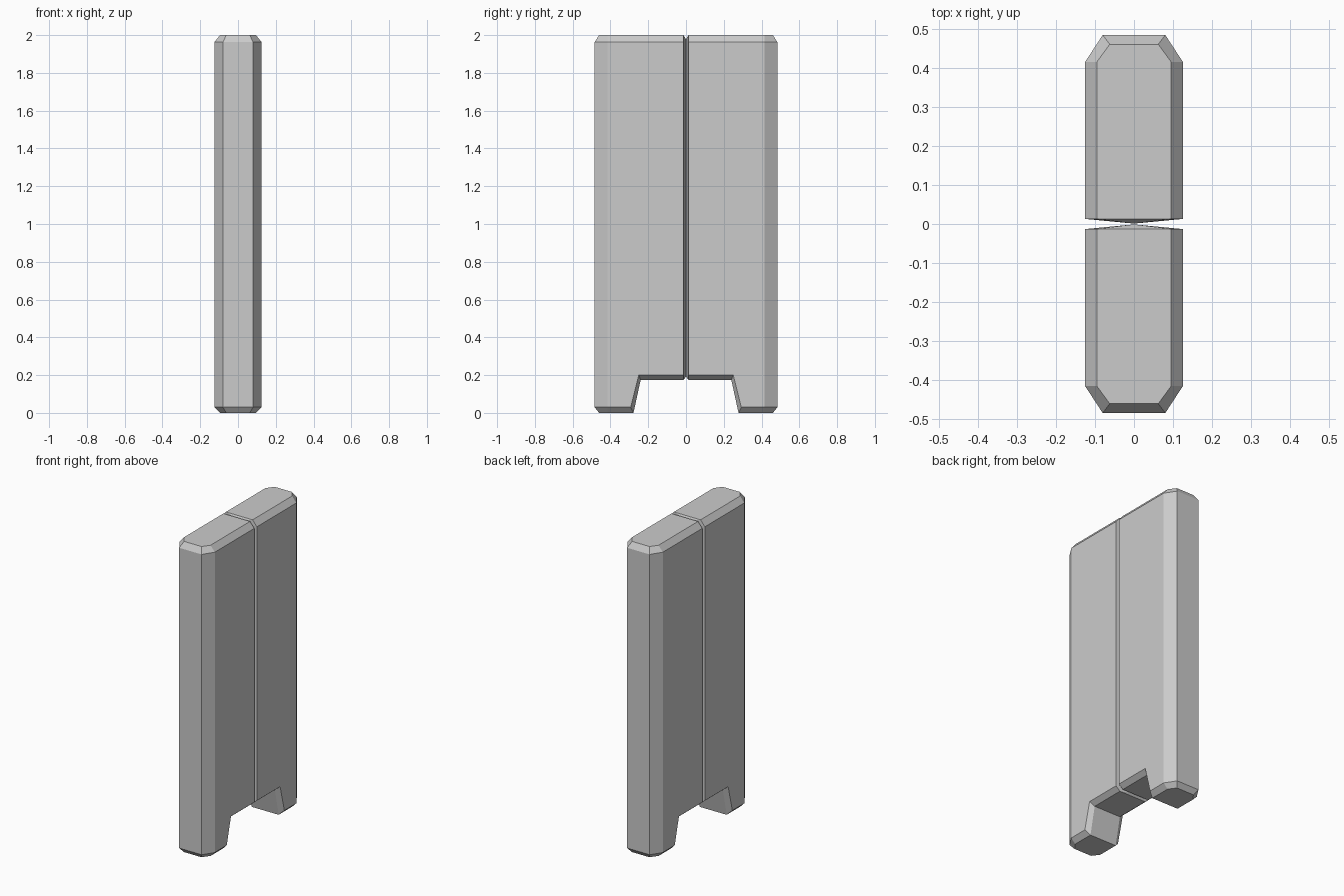
import bpy, bmesh

if "Cube" in bpy.data.objects:
    bpy.data.objects.remove(bpy.data.objects["Cube"])

# Side panel outline (y, z) of one half, on the flat face at x = 0.125
SIDE = [(0.125, y, z) for y, z in
        [(.013, .2), (.25, .2), (.293, .03), (.415, .03), (.415, 1.963), (.013, 1.963)]]
# Chamfer rim running round the half, starting at the notch ceiling by the seam
RIM = [(.095, .013, .175), (.095, .24, .175), (.095, .278, 0), (.095, .415, 0),
       (.062, .46, 0), (.08, .484, .03), (.08, .484, 1.963), (.062, .46, 2),
       (.095, .415, 2), (.095, .013, 2)]
# Shallow ridge in the seam between the two halves
LOW, HIGH = (0, .001, .19), (0, .001, 1.98)


def flip(p):
    return (-p[0], p[1], p[2])


def build_half(name, sign):
    bm = bmesh.new()

    def face(points):
        bm.faces.new([bm.verts.new((x, sign * y, z)) for x, y, z in points])

    def both(points):
        face(points)
        face([flip(p) for p in points])

    s, r = SIDE, RIM
    # broad side and its chamfers
    both(s)
    for a, b in ((0, 1), (1, 2), (2, 3)):
        both([s[a], s[b], r[b], r[a]])
    both([s[3], r[3], r[4], r[5]])
    both([s[3], r[5], r[6], s[4]])
    both([s[4], r[6], r[7], r[8]])
    both([s[4], r[8], r[9], s[5]])
    # top, front, leg and notch faces spanning the thickness
    for i, j in ((0, 1), (1, 2), (4, 5), (5, 6), (6, 7)):
        face([r[i], r[j], flip(r[j]), flip(r[i])])
    face([r[2], r[3], r[4], flip(r[4]), flip(r[3]), flip(r[2])])
    face([r[7], r[8], r[9], flip(r[9]), flip(r[8]), flip(r[7])])
    # seam faces
    both([r[0], s[0], LOW])
    both([s[0], s[5], HIGH, LOW])
    both([s[5], r[9], HIGH])
    face([r[0], flip(r[0]), LOW])
    face([r[9], flip(r[9]), HIGH])

    bmesh.ops.remove_doubles(bm, verts=bm.verts, dist=1e-5)
    bmesh.ops.recalc_face_normals(bm, faces=bm.faces)
    mesh = bpy.data.meshes.new(name)
    bm.to_mesh(mesh)
    bm.free()
    bpy.context.collection.objects.link(bpy.data.objects.new(name, mesh))


build_half("back_slab", 1)
build_half("front_slab", -1)
